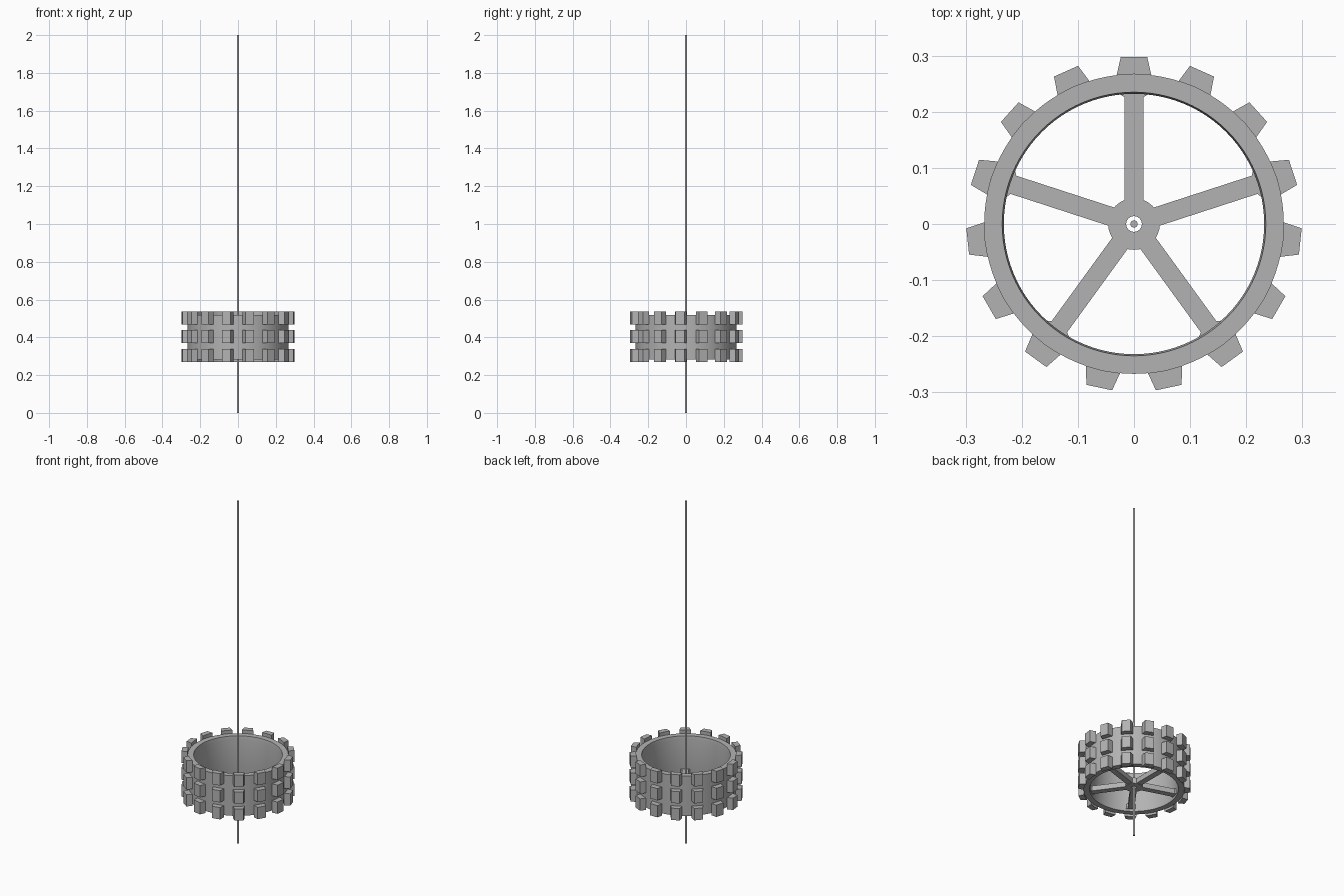
import bpy, bmesh, math
from mathutils import Matrix

if "Cube" in bpy.data.objects:
    bpy.data.objects.remove(bpy.data.objects["Cube"])

grey = bpy.data.materials.new("plain_grey")
grey.use_nodes = True
COLOUR = (0.45, 0.45, 0.45, 1)
grey.diffuse_color = COLOUR
grey.node_tree.nodes["Principled BSDF"].inputs["Base Color"].default_value = COLOUR

BOTTOM, TOP = 0.283, 0.517
OUTER, INNER = 0.267, 0.235


def finish(name, bm, smooth=False):
    bmesh.ops.recalc_face_normals(bm, faces=bm.faces)
    mesh = bpy.data.meshes.new(name)
    bm.to_mesh(mesh)
    bm.free()
    mesh.materials.append(grey)
    obj = bpy.data.objects.new(name, mesh)
    bpy.context.collection.objects.link(obj)
    if smooth:
        bpy.ops.object.select_all(action="DESELECT")
        obj.select_set(True)
        bpy.context.view_layer.objects.active = obj
        bpy.ops.object.shade_smooth_by_angle(angle=math.radians(35))
    return obj


def tube(name, profile, sides):
    """Spin a closed (radius, z) profile around the z axis."""
    bm = bmesh.new()
    ring = [bm.verts.new((r, 0, z)) for r, z in profile]
    edges = [bm.edges.new((a, b)) for a, b in zip(ring, ring[1:] + ring[:1])]
    bmesh.ops.spin(bm, geom=ring + edges, cent=(0, 0, 0), axis=(0, 0, 1),
                   angle=math.tau, steps=sides)
    bmesh.ops.remove_doubles(bm, verts=bm.verts, dist=1e-5)
    return finish(name, bm, True)


def prism(bm, outline, z0, z1, angle):
    """Extrude an outline lying along +x, then turn it about z."""
    turn = Matrix.Rotation(angle, 4, "Z")
    base = bm.faces.new([bm.verts.new(turn @ Matrix.Translation((x, y, z0)).to_translation())
                         for x, y in outline])
    out = bmesh.ops.extrude_face_region(bm, geom=[base], use_keep_orig=True)
    new = [v for v in out["geom"] if isinstance(v, bmesh.types.BMVert)]
    bmesh.ops.translate(bm, verts=new, vec=(0, 0, z1 - z0))


def mirrored(half):
    """Complete an outline from its upper half."""
    return half + [(x, -y) for x, y in reversed(half) if y]


# Drum wall
tube("drum", [(OUTER, BOTTOM), (OUTER, TOP), (INNER, TOP),
              (INNER - 0.003, TOP - 0.02), (INNER - 0.003, BOTTOM + 0.02),
              (INNER, BOTTOM)], 96)

# Three rows of tapered teeth
tooth = mirrored([(OUTER, 0), (0.265, 0.031), (0.298, 0.0235)])
for row, z in zip(("lower", "middle", "upper"), (0.27, 0.369, 0.468)):
    bm = bmesh.new()
    for i in range(15):
        prism(bm, tooth, z, z + 0.069, math.radians(90 + 24 * i))
    finish(row + "_teeth", bm)

# Five spokes with flared ends
spoke = mirrored([(0.04, 0.017), (0.226, 0.017), (0.235, 0.031)])
bm = bmesh.new()
for i in range(5):
    prism(bm, spoke, 0.295, 0.325, math.radians(90 + 72 * i))
finish("spokes", bm)

# Hub with an open bore
tube("hub", [(0.046, 0.293), (0.046, 0.327), (0.014, 0.327), (0.014, 0.293)], 32)

# Thin rod through the hub
bm = bmesh.new()
bmesh.ops.create_cone(bm, cap_ends=True, segments=16, radius1=0.0065,
                      radius2=0.0065, depth=2, matrix=Matrix.Translation((0, 0, 1)))
finish("rod", bm, True)
